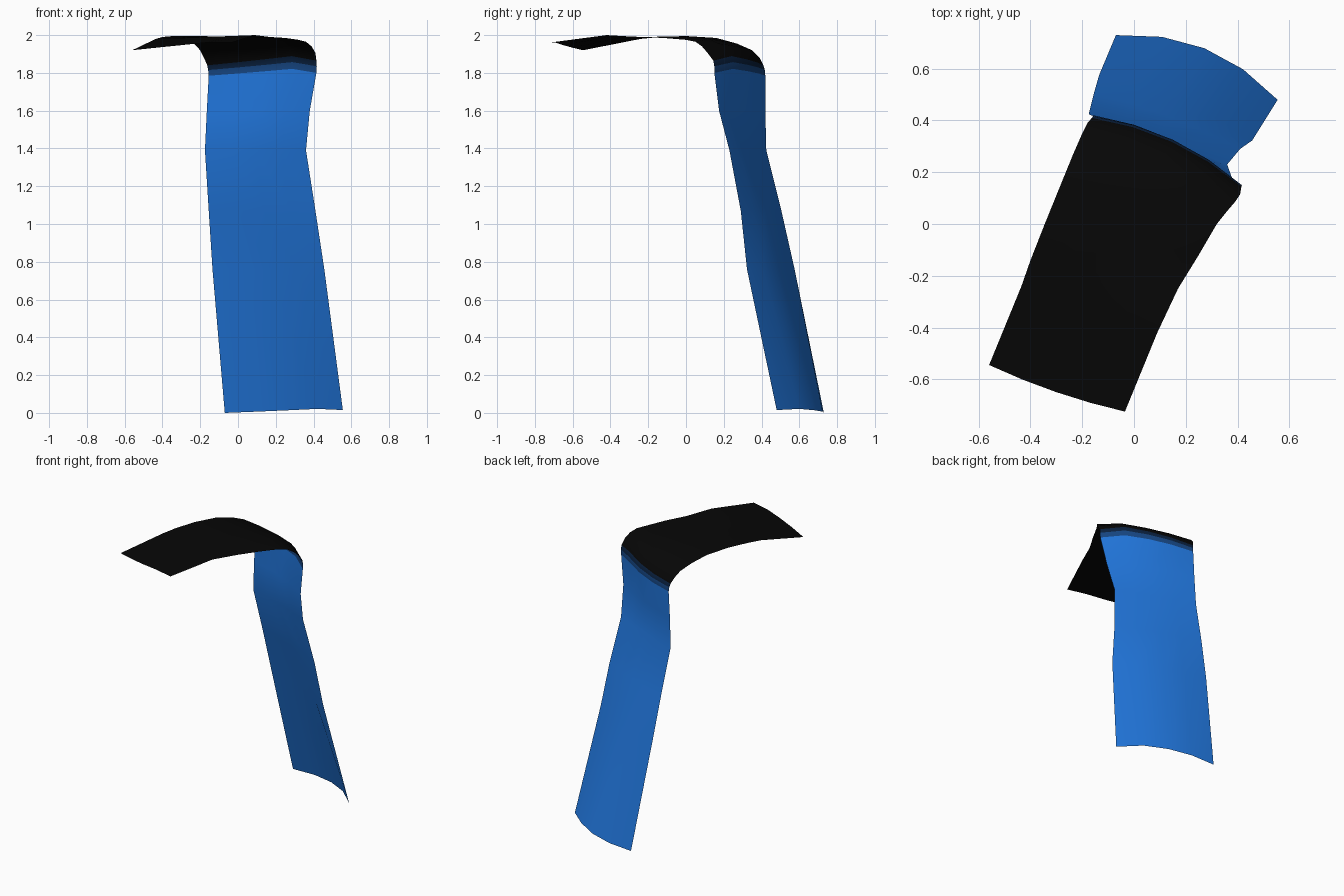
import bpy
import bmesh
from mathutils import Vector

default_cube = bpy.data.objects.get("Cube")
if default_cube:
    bpy.data.objects.remove(default_cube, do_unlink=True)


def make_material(name, colour):
    """Create one flat colour for both the viewport and the render."""
    material = bpy.data.materials.new(name)
    material.use_nodes = True
    material.diffuse_color = (*colour, 1)
    shader = material.node_tree.nodes["Principled BSDF"]
    shader.inputs["Base Color"].default_value = (*colour, 1)
    return material


materials = [
    make_material("bright blue", (0.015, 0.18, 0.71)),
    make_material("dark blue", (0.008, 0.06, 0.22)),
    make_material("navy", (0.003, 0.015, 0.05)),
    make_material("black", (0.002, 0.002, 0.002)),
]

# Right edge of the sheet, from the foot up the panel and out along the flap
right_edge = [
    (-.07, .73, 0), (-.135, .575, .76), (-.155, .505, 1.07),
    (-.175, .425, 1.39), (-.165, .42, 1.6), (-.155, .42, 1.785),
    (-.158, .417, 1.815), (-.163, .41, 1.84), (-.18, .39, 1.88),
    (-.2, .35, 1.92), (-.235, .27, 1.955), (-.28, .16, 1.985),
    (-.345, 0, 1.995), (-.4, -.14, 1.99), (-.435, -.24, 1.98),
    (-.56, -.545, 1.92),
]

# Left edge of the sheet, in the same order
left_edge = [
    (.555, .48, .015), (.457, .323, .76), (.41, .29, 1.07),
    (.36, .23, 1.39), (.38, .175, 1.6), (.415, .15, 1.8),
    (.417, .15, 1.835), (.415, .145, 1.865), (.41, .115, 1.905),
    (.39, .085, 1.94), (.36, .05, 1.965), (.32, 0, 1.975),
    (.25, -.12, 1.985), (.17, -.25, 1.99), (.09, -.42, 2),
    (-.035, -.725, 1.96),
]

# Bow of each row: backward, upward
bows = [
    (.08, .01), (.035, 0), (.02, 0), (.01, 0), (.02, .01), (.045, .025),
    (.047, .027), (.045, .03), (.04, .028), (.035, .02), (.02, .018),
    (.01, .012), (0, .005), (0, 0), (0, 0), (-.015, .01),
]

COLUMNS = 4
PANEL_ROWS = 5


def row_points(start, end, bow):
    """Bow a row of points; the rise peaks nearer the left edge."""
    start, end = Vector(start), Vector(end)
    across = end - start
    backward = Vector((-across.y, across.x, 0)).normalized()
    for column in range(COLUMNS + 1):
        t = column / COLUMNS
        point = start.lerp(end, t) + backward * bow[0] * 4 * t * (1 - t)
        point.z += bow[1] * min(t / 0.75, (1 - t) / 0.25)
        yield point


def colour_index(row):
    """Blue panel, two darker bands at the bend, then the black flap."""
    return min(max(row - PANEL_ROWS + 1, 0), len(materials) - 1)


# Bent sheet lofted from the bowed rows
bm = bmesh.new()
rows = [
    [bm.verts.new(point) for point in row_points(start, end, bow)]
    for start, end, bow in zip(right_edge, left_edge, bows)
]
for index, (lower, upper) in enumerate(zip(rows, rows[1:])):
    for column in range(COLUMNS):
        face = bm.faces.new((
            lower[column + 1], lower[column],
            upper[column], upper[column + 1],
        ))
        face.material_index = colour_index(index)
        face.smooth = True

mesh = bpy.data.meshes.new("bent_sheet")
bm.to_mesh(mesh)
bm.free()
for material in materials:
    mesh.materials.append(material)
sheet = bpy.data.objects.new("bent_sheet", mesh)
bpy.context.collection.objects.link(sheet)
